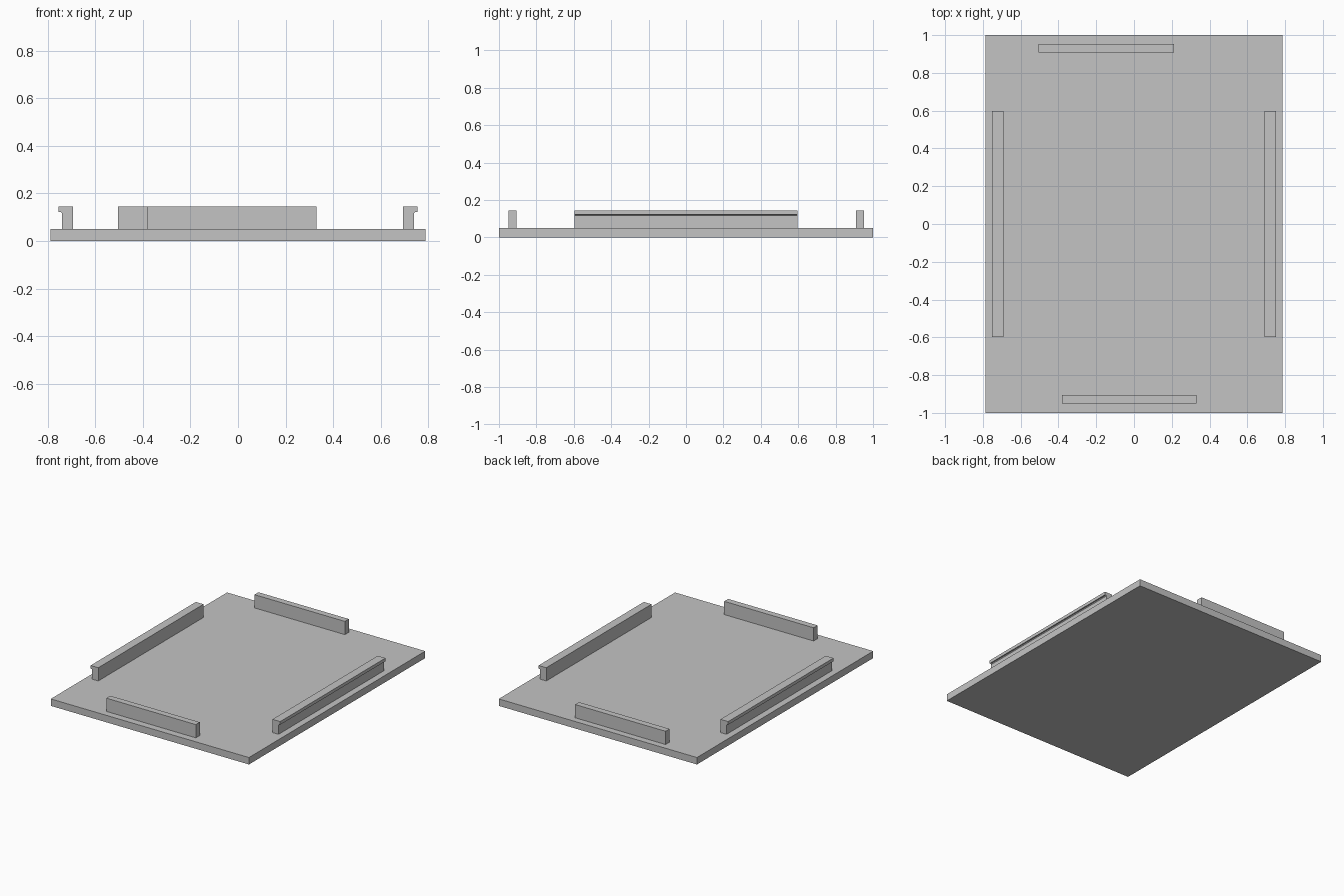
import bpy
import bmesh
from mathutils import Vector

cube = bpy.data.objects.get("Cube")
if cube:
    bpy.data.objects.remove(cube, do_unlink=True)

grey = bpy.data.materials.new("plain grey")
grey.use_nodes = True
colour = (0.55, 0.55, 0.55, 1)
grey.diffuse_color = colour
grey.node_tree.nodes["Principled BSDF"].inputs["Base Color"].default_value = colour

BASE_TOP = 0.05
RAIL_TOP = 0.145


def extrude(name, profile, direction):
    """Sweep a closed flat profile along a straight direction."""
    bm = bmesh.new()
    face = bm.faces.new([bm.verts.new(p) for p in profile])
    swept = bmesh.ops.extrude_face_region(bm, geom=[face], use_keep_orig=True)
    verts = [g for g in swept["geom"] if isinstance(g, bmesh.types.BMVert)]
    bmesh.ops.translate(bm, verts=verts, vec=Vector(direction))
    bmesh.ops.recalc_face_normals(bm, faces=bm.faces)
    mesh = bpy.data.meshes.new(name)
    bm.to_mesh(mesh)
    bm.free()
    mesh.materials.append(grey)
    obj = bpy.data.objects.new(name, mesh)
    bpy.context.collection.objects.link(obj)


def block(name, x0, x1, y0, y1, z0, z1):
    outline = [(x0, y0, z0), (x1, y0, z0), (x1, y1, z0), (x0, y1, z0)]
    extrude(name, outline, (0, 0, z1 - z0))


# Flat base plate
block("base_plate", -0.787, 0.787, -1, 1, 0, BASE_TOP)

# Plain end rails, offset from each other
block("front_rail", -0.38, 0.33, -0.95, -0.905, BASE_TOP, RAIL_TOP)
block("back_rail", -0.505, 0.213, 0.908, 0.953, BASE_TOP, RAIL_TOP)

# Mirrored side rails with an outward snap lip
lip_profile = [(0.692, BASE_TOP), (0.74, BASE_TOP), (0.74, 0.117),
               (0.745, 0.122), (0.753, 0.122), (0.753, RAIL_TOP), (0.692, RAIL_TOP)]
for side, sign in (("left", 1), ("right", -1)):
    extrude(side + "_clip_rail", [(sign * x, -0.597, z) for x, z in lip_profile], (0, 1.194, 0))
